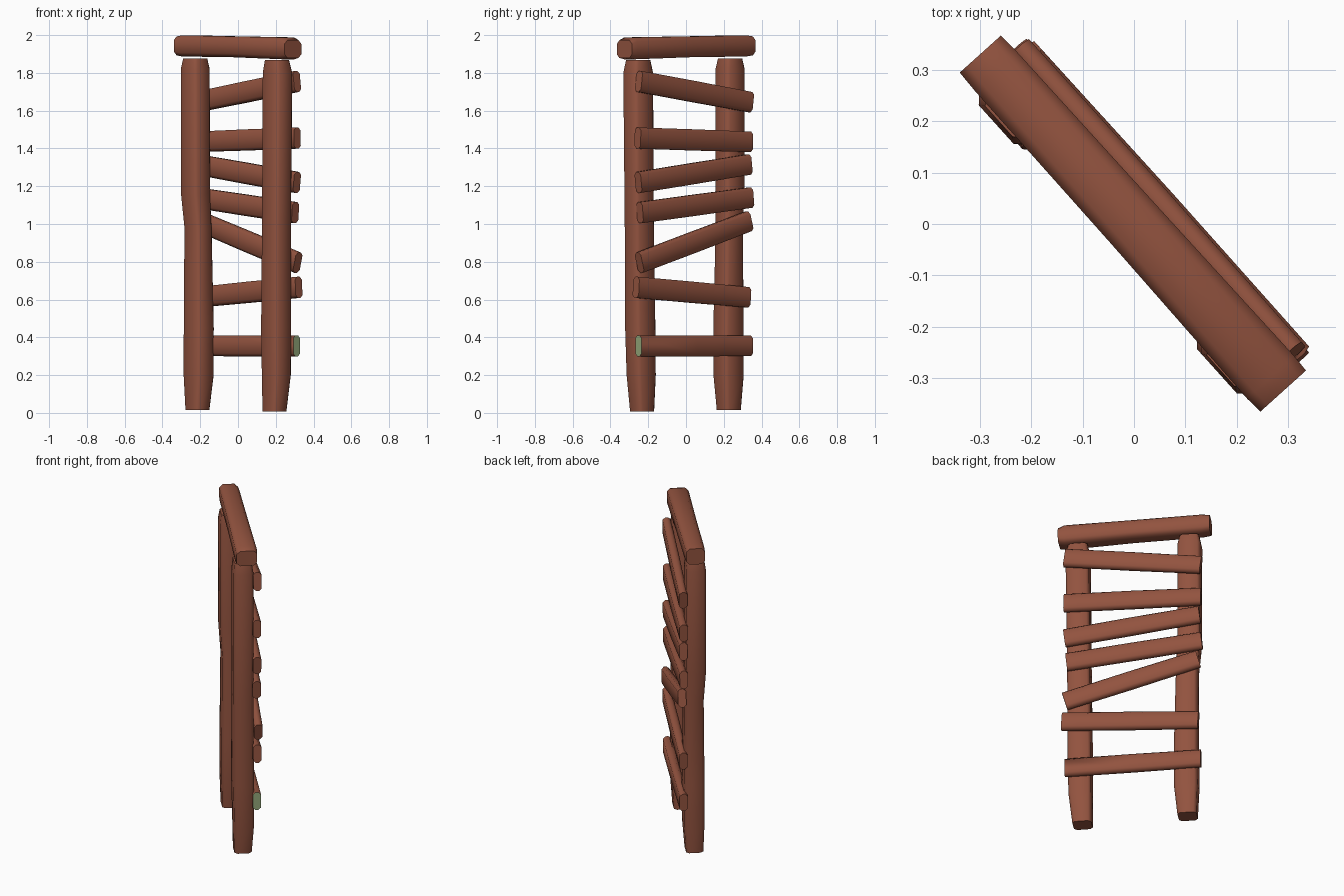
import bpy, bmesh, math
from mathutils import Vector, Matrix

if "Cube" in bpy.data.objects:
    bpy.data.objects.remove(bpy.data.objects["Cube"])

# The whole frame is built along local x (width), y (depth), z and turned
TURN = Matrix.Rotation(math.radians(-48), 4, 'Z')


def material(name, rgb):
    m = bpy.data.materials.new(name)
    m.diffuse_color = (*rgb, 1)
    m.use_nodes = True
    m.node_tree.nodes["Principled BSDF"].inputs["Base Color"].default_value = m.diffuse_color
    return m


BROWN = material("red_brown_wood", (0.29, 0.087, 0.05))
GREEN = material("pale_green", (0.30, 0.40, 0.20))


def log(name, stations, A, B, chamfer, mats=(BROWN,), green_end=False):
    """Loft a chamfered rectangle through (centre, half_a, half_b) stations."""
    bm = bmesh.new()
    rings = []
    for c, a, b in stations:
        k = chamfer
        pts = [(a, b - k), (a - k, b), (k - a, b), (-a, b - k),
               (-a, k - b), (k - a, -b), (a - k, -b), (a, k - b)]
        rings.append([bm.verts.new(TURN @ (Vector(c) + A * p + B * q)) for p, q in pts])
    for r0, r1 in zip(rings, rings[1:]):
        for i in range(8):
            j = (i + 1) % 8
            bm.faces.new((r0[i], r0[j], r1[j], r1[i]))
    bm.faces.new(rings[0])
    cap = bm.faces.new(rings[-1])
    if green_end:
        # painted patch on the cut end
        bmesh.ops.inset_region(bm, faces=[cap], thickness=0.006)
        cap.material_index = 1
    bmesh.ops.recalc_face_normals(bm, faces=bm.faces[:])
    me = bpy.data.meshes.new(name)
    bm.to_mesh(me)
    bm.free()
    for m in mats:
        me.materials.append(m)
    ob = bpy.data.objects.new(name, me)
    bpy.context.collection.objects.link(ob)
    bpy.context.view_layer.objects.active = ob
    ob.select_set(True)
    bpy.ops.object.shade_smooth_by_angle(angle=math.radians(50))
    ob.select_set(False)
    return ob


X, Y, Z = Vector((1, 0, 0)), Vector((0, 1, 0)), Vector((0, 0, 1))

# Uprights, slightly crooked with narrowed ends
log("left_post", [((-.312, -.008, .015), .055, .05), ((-.307, -.004, .2), .068, .06),
                  ((-.306, -.004, .45), .068, .06), ((-.312, -.004, .98), .062, .055),
                  ((-.323, -.012, 1.16), .066, .058), ((-.325, -.012, 1.82), .066, .058),
                  ((-.325, -.012, 1.875), .056, .05)], X, Y, .016)
log("right_post", [((.302, -.012, .008), .055, .05), ((.312, -.008, .2), .066, .058),
                   ((.315, -.012, .45), .068, .06), ((.32, -.014, 1.0), .066, .058),
                   ((.328, -.014, 1.8), .068, .058), ((.326, -.016, 1.868), .056, .05)],
    X, Y, .016)

# Heavy top beam
log("top_beam", [((-.447, -.001, 1.943), .054, .05), ((-.40, -.001, 1.943), .056, .056),
                 ((0, -.001, 1.938), .058, .055), ((.40, -.002, 1.93), .062, .058),
                 ((.437, -.002, 1.926), .06, .047)], Y, Z, .02)

# Nailed rungs: left height, right height, left end, right end, depth
RUNGS = [(.355, .355, -.40, .395, .062), (.612, .665, -.385, .412, .062),
         (1.015, .795, -.385, .395, .07), (1.14, 1.06, -.405, .385, .062),
         (1.315, 1.22, -.392, .397, .063), (1.435, 1.455, -.40, .40, .062),
         (1.645, 1.755, -.40, .395, .065)]
for i, (zl, zr, xl, xr, d) in enumerate(RUNGS):
    p, q = Vector((xl, d, zl)), Vector((xr, d, zr))
    along = (q - p).normalized()
    up = Vector((-along.z, 0, along.x))
    log(f"rung_{i + 1}", [(p, .024, .054), ((p + q) / 2, .026, .056), (q, .024, .056)],
        Y, up, .015, (BROWN, GREEN) if i == 0 else (BROWN,), i == 0)
